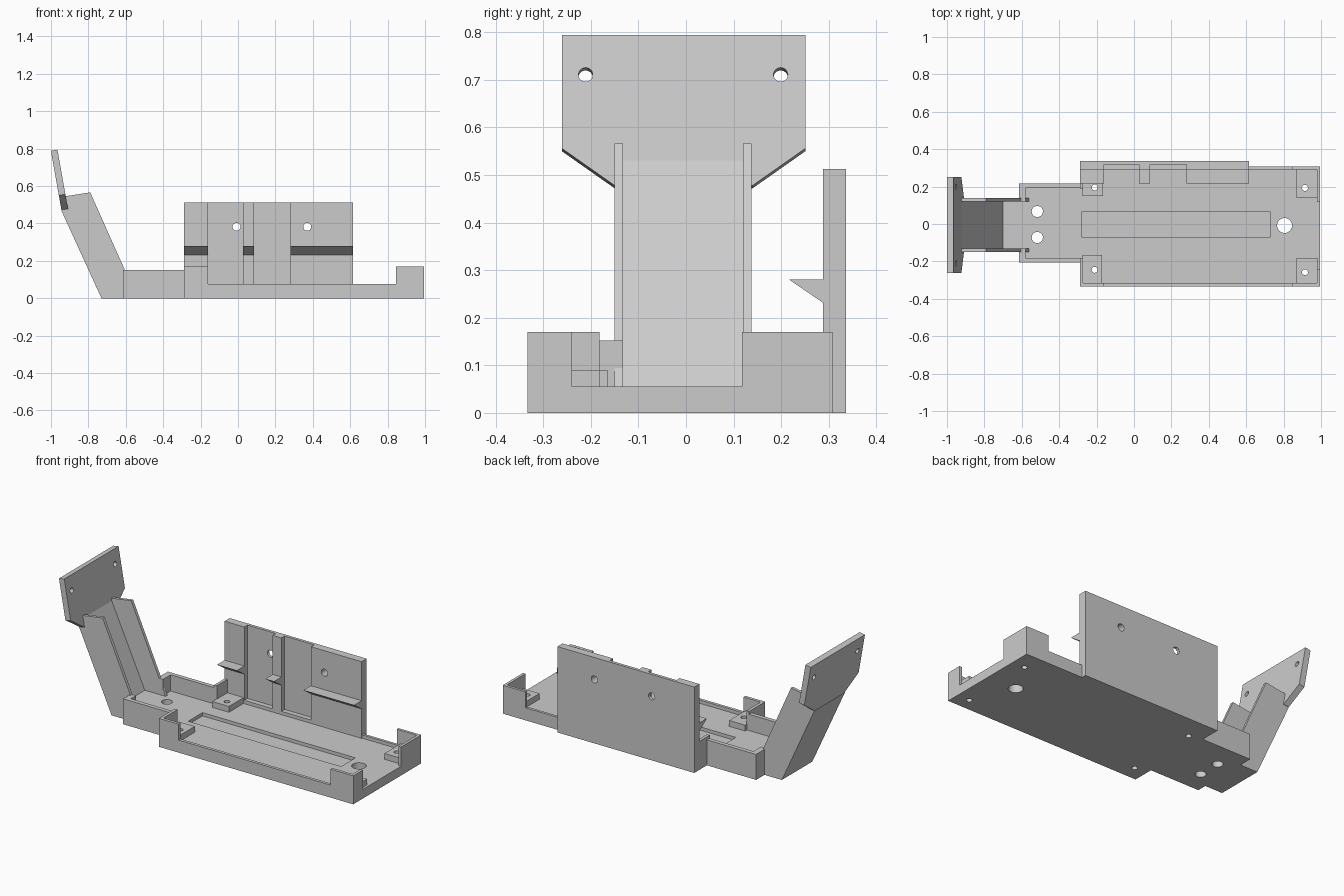
import bpy, bmesh
from mathutils import Vector, Matrix

cube = bpy.data.objects.get("Cube")
if cube:
    bpy.data.objects.remove(cube, do_unlink=True)

grey = bpy.data.materials.new("plain_grey")
grey.use_nodes = True
COLOUR = (0.6, 0.6, 0.6, 1)
grey.diffuse_color = COLOUR
grey.node_tree.nodes["Principled BSDF"].inputs["Base Color"].default_value = COLOUR


def finish(name, bm):
    bmesh.ops.recalc_face_normals(bm, faces=bm.faces)
    mesh = bpy.data.meshes.new(name)
    bm.to_mesh(mesh)
    bm.free()
    mesh.materials.append(grey)
    obj = bpy.data.objects.new(name, mesh)
    bpy.context.collection.objects.link(obj)
    return obj


def prism(name, points, shift):
    """Extrude a flat outline of 3D points along a vector."""
    bm = bmesh.new()
    face = bm.faces.new([bm.verts.new(p) for p in points])
    new = bmesh.ops.extrude_face_region(bm, geom=[face])["geom"]
    verts = [v for v in new if isinstance(v, bmesh.types.BMVert)]
    bmesh.ops.translate(bm, verts=verts, vec=shift)
    if not face.is_valid or len(bm.faces) < len(points) + 2:
        bm.faces.new([v for v in bm.verts if v not in verts])
    return finish(name, bm)


def side_prism(name, outline, y0, y1):
    return prism(name, [(x, y0, z) for x, z in outline], (0, y1 - y0, 0))


def box(name, x, y, z):
    outline = [(x[0], z[0]), (x[1], z[0]), (x[1], z[1]), (x[0], z[1])]
    return side_prism(name, outline, *y)


def rod(centre, radius, axis):
    bm = bmesh.new()
    turn = Vector(axis).to_track_quat('Z', 'Y').to_matrix().to_4x4()
    bmesh.ops.create_cone(bm, cap_ends=True, segments=24, radius1=radius, radius2=radius,
                          depth=0.5, matrix=Matrix.Translation(centre) @ turn)
    return finish("cutter", bm)


def cut(obj, cutter):
    mod = obj.modifiers.new("cut", 'BOOLEAN')
    mod.operation = 'DIFFERENCE'
    mod.solver = 'EXACT'
    mod.object = cutter
    bpy.context.view_layer.update()
    graph = bpy.context.evaluated_depsgraph_get()
    mesh = bpy.data.meshes.new_from_object(obj.evaluated_get(graph))
    obj.modifiers.clear()
    obj.data = mesh
    bpy.data.objects.remove(cutter, do_unlink=True)


def cut_box(obj, x, y, z):
    cut(obj, box("cutter", x, y, z))


FLOOR, LIP, POST = 0.055, 0.075, 0.17
TOP = 1.0

# Main tray: cavity, low side lips, end openings and cable channel
tray = box("main_tray", (-0.29, 0.995), (-0.333, 0.308), (0, POST))
cut_box(tray, (-0.272, 0.978), (-0.315, 0.292), (FLOOR, TOP))
cut_box(tray, (-0.16, 0.845), (-0.5, 0.5), (LIP, TOP))
cut_box(tray, (0.9, 1.1), (-0.24, 0.118), (FLOOR, TOP))
cut_box(tray, (-0.4, -0.2), (-0.182, 0.19), (FLOOR, TOP))
cut_box(tray, (-0.28, 0.73), (-0.07, 0.065), (0.035, TOP))
cut(tray, rod((0.805, -0.008, 0), 0.04, (0, 0, 1)))

# Corner pads with screw holes through pad and floor
pads = {
    "front_right_pad": ((-0.275, -0.17), (-0.32, -0.165), (-0.21, -0.245)),
    "back_right_pad": ((-0.275, -0.165), (0.15, 0.295), (-0.21, 0.195)),
    "front_left_pad": ((0.87, 0.98), (-0.32, -0.182), (0.914, -0.258)),
    "back_left_pad": ((0.87, 0.98), (0.14, 0.295), (0.914, 0.193)),
}
for name, (px, py, hole) in pads.items():
    pad = box(name, px, py, (FLOOR - 0.01, 0.09))
    for part in (pad, tray):
        cut(part, rod((*hole, 0), 0.016, (0, 0, 1)))

# Small tray open towards the main tray and the arm
small = box("small_tray", (-0.615, -0.29), (-0.207, 0.217), (0, 0.152))
cut_box(small, (-0.58, -0.2), (-0.182, 0.192), (FLOOR, TOP))
cut_box(small, (-0.7, -0.5), (-0.132, 0.12), (FLOOR, TOP))
for y in (-0.072, 0.067):
    cut(small, rod((-0.517, y, 0), 0.03, (0, 0, 1)))

# Back panel with two shallow recesses and bolt holes
panel = box("back_panel", (-0.29, 0.615), (0.288, 0.336), (0, 0.513))
for x in ((-0.16, 0.027), (0.085, 0.28)):
    cut_box(panel, x, (0.2, 0.318), (LIP, TOP))
for x in (-0.008, 0.37):
    cut(panel, rod((x, 0.3, 0.382), 0.021, (0, 1, 0)))

# Snap hooks on the raised strips of the panel
for i, (x0, x1) in enumerate(((-0.29, -0.16), (0.027, 0.085), (0.28, 0.615))):
    hook = [(x0, 0.29, 0.23), (x0, 0.29, 0.28), (x0, 0.217, 0.28)]
    prism(f"snap_hook_{i + 1}", hook, (x1 - x0, 0, 0))

# Leaning arm: channel floor and two side ribs
side_prism("arm_floor", [(-0.73, 0), (-0.945, 0.47), (-0.925, 0.545), (-0.70, FLOOR),
                         (-0.61, FLOOR), (-0.61, 0)], -0.15, 0.138)
rib = [(-0.73, 0), (-0.945, 0.47), (-0.925, 0.545), (-0.79, 0.566), (-0.56, 0.05), (-0.56, 0)]
side_prism("arm_rib_front", rib, -0.15, -0.132)
side_prism("arm_rib_back", rib, 0.12, 0.138)

# Tilted head plate with tapered lower corners and bolt holes
plate_outline = [(-0.15, 0.472), (0.14, 0.472), (0.251, 0.55),
                 (0.251, 0.788), (-0.261, 0.788), (-0.261, 0.55)]
plate = prism("head_plate", [(-0.944 - 0.178 * (z - 0.472), y, z) for y, z in plate_outline],
              (0.035, 0, 0.006))
for y in (-0.211, 0.199):
    cut(plate, rod((-0.967, y, 0.708), 0.015, (1, 0, 0.17)))
